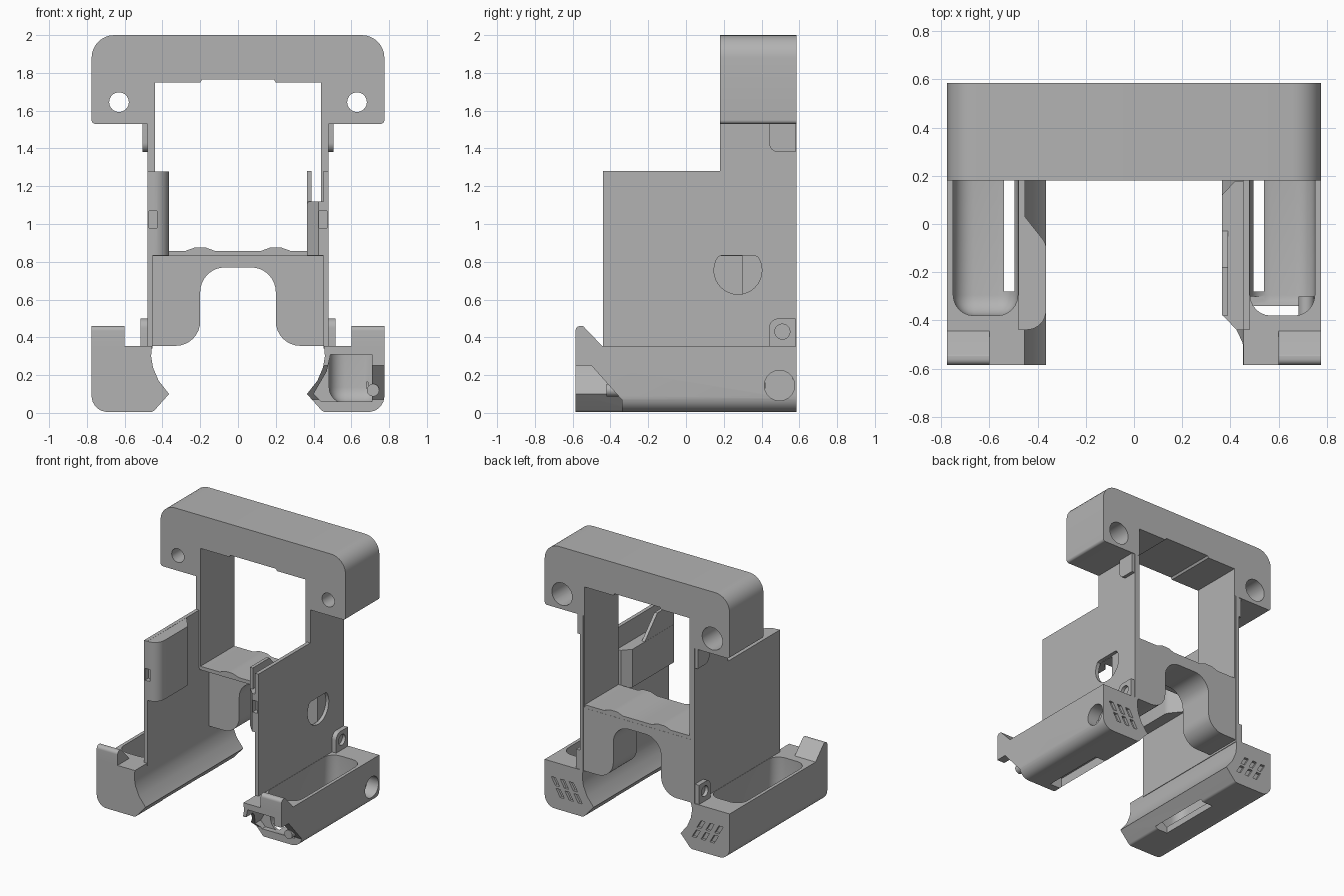
import bpy, bmesh, math
from mathutils import Vector

cube = bpy.data.objects.get("Cube")
if cube:
    bpy.data.objects.remove(cube, do_unlink=True)

grey = bpy.data.materials.new("plain grey")
grey.use_nodes = True
colour = (0.45, 0.45, 0.45, 1)
grey.diffuse_color = colour
grey.node_tree.nodes["Principled BSDF"].inputs["Base Color"].default_value = colour
parts = []


def rounded(corners, steps=8):
    """Polygon from (u, v) or (u, v, radius) corners, with arcs at the radii."""
    out = []
    for i, c in enumerate(corners):
        p = Vector(c[:2])
        if len(c) == 2:
            out.append(p)
            continue
        a = (Vector(corners[i - 1][:2]) - p).normalized()
        b = (Vector(corners[(i + 1) % len(corners)][:2]) - p).normalized()
        half = a.angle(b) / 2
        centre = p + (a + b).normalized() * c[2] / math.sin(half)
        start = p + a * c[2] / math.tan(half) - centre
        end = p + b * c[2] / math.tan(half) - centre
        for k in range(steps + 1):
            t = k / steps
            total = start.angle(end)
            w0, w1 = math.sin((1 - t) * total), math.sin(t * total)
            out.append(centre + (start * w0 + end * w1) / math.sin(total))
    return out


def circle(u, v, r, n=32):
    return [(u + r * math.cos(2 * math.pi * k / n), v + r * math.sin(2 * math.pi * k / n))
            for k in range(n)]


def prism(name, profile, axis, lo, hi, side=1, bevel=0, part=True):
    """Extrude a profile along an axis; side=-1 mirrors it in x."""
    place = {"X": lambda u, v, t: (t * side, u, v),
             "Y": lambda u, v, t: (u * side, t, v),
             "Z": lambda u, v, t: (u * side, v, t)}[axis]
    bm = bmesh.new()
    ends = [[bm.verts.new(place(p[0], p[1], t)) for p in profile] for t in (lo, hi)]
    n = len(profile)
    for ring in ends:
        bm.faces.new(ring)
    for i in range(n):
        j = (i + 1) % n
        bm.faces.new((ends[0][i], ends[0][j], ends[1][j], ends[1][i]))
    bmesh.ops.recalc_face_normals(bm, faces=bm.faces)
    if bevel:
        bmesh.ops.bevel(bm, geom=bm.edges[:], offset=bevel, segments=6,
                        profile=0.5, affect="EDGES")
    mesh = bpy.data.meshes.new(name)
    bm.to_mesh(mesh)
    bm.free()
    ob = bpy.data.objects.new(name, mesh)
    bpy.context.collection.objects.link(ob)
    mesh.materials.append(grey)
    if part:
        parts.append(ob)
    return ob


def box(name, x, y, z, **kw):
    return prism(name, [(x[0], y[0]), (x[1], y[0]), (x[1], y[1]), (x[0], y[1])], "Z", *z, **kw)


def cut(ob, *cutters):
    """Subtract cutters, bake the result and drop the cutters."""
    for c in cutters:
        c.hide_render = True
        m = ob.modifiers.new("cut", "BOOLEAN")
        m.object, m.operation, m.solver = c, "DIFFERENCE", "EXACT"
    bpy.context.view_layer.update()
    baked = bpy.data.meshes.new_from_object(
        ob.evaluated_get(bpy.context.evaluated_depsgraph_get()))
    ob.modifiers.clear()
    ob.data = baked
    for c in cutters:
        bpy.data.objects.remove(c, do_unlink=True)


def cutter(profile, axis, lo, hi, side=1):
    return prism("cutter", profile, axis, lo, hi, side, part=False)


# Top block, arching over the opening
R = 0.12
top = prism("top_block", rounded([
    (-.775, 1.53, .02), (-.775, 2, R), (.775, 2, R), (.775, 1.53, .02), (.44, 1.53),
    (.44, 1.75), (.2, 1.75), (.19, 1.765), (-.19, 1.765), (-.2, 1.75), (-.44, 1.75),
    (-.44, 1.53)]), "Y", .18, .585)
for s in (1, -1):
    cut(top, cutter(circle(.63, 1.645, .052), "Y", .1, .7, s))
    cut(top, cutter(circle(.63, 1.645, .085), "Y", .32, .7, s))

# Back bridge with rounded arch, and the floor on it
A = 0.13
prism("back_bridge", rounded([
    (-.455, .355), (-.2, .355, A), (-.2, .77, A), (.2, .77, A), (.2, .355, A),
    (.455, .355), (.455, .832), (-.455, .832)]), "Y", .3, .584)
bumps = [(.45, .83), (.45, .857)]
for centre in (.2, -.2):
    bumps += [(centre + d, z) for d, z in
              ((.08, .857), (.03, .875), (-.03, .875), (-.08, .857))]
prism("bridge_floor", bumps + [(-.45, .857), (-.45, .83)], "Y", .18, .583)

for s, label in ((1, "left"), (-1, "right")):
    # Side wall and the post that carries the top block
    wall = prism(label + "_side_wall", [
        (-.44, .34), (.585, .34), (.585, 1.535), (.18, 1.535), (.18, 1.28), (-.44, 1.28)],
        "X", .452, .48, s)
    if s == 1:
        hole = [(y, min(z, .832)) for y, z in circle(.275, .755, .127)]
        cut(wall, cutter(hole, "X", .4, .6))
    box(label + "_post", (.44, .46), (.18, .584), (.84, 1.54), side=s)

    # Thick pad inside the front of the wall
    if s == 1:
        pad = prism("left_pad", rounded([
            (.46, -.439), (.425, -.439), (.365, -.375), (.365, .12), (.42, .179),
            (.46, .179)]), "Z", .832, 1.12)
        prism("left_pad_tongue", [
            (-.38, 1.11), (-.38, 1.28), (-.18, 1.28), (-.02, 1.11)], "X", .366, .39)
    else:
        pad = prism("right_pad", rounded([
            (.46, -.439), (.365, -.439, .08), (.365, -.08, .06), (.46, .04)]),
            "Z", .832, 1.279, s)
    for ob in (pad, wall):
        cut(ob, box("cutter", (.43, .472), (-.5, -.4), (.98, 1.07), side=s, part=False))

    # Tabs at the back corners of the wall
    prism(label + "_upper_tab", rounded([
        (.44, 1.535), (.44, 1.38, .05), (.58, 1.38), (.58, 1.535)]), "X", .475, .505, s)
    tab = prism(label + "_lower_tab", rounded([
        (.44, .345), (.44, .5, .05), (.58, .5), (.58, .345)]), "X", .475, .515, s)
    cut(tab, cutter(circle(.51, .43, .04), "X", .49, .6, s))

    # Tray with a curved inner cradle and a scooped pocket
    tray = prism(label + "_tray", rounded([
        (.775, .355), (.455, .355), (.46, .3), (.45, .24), (.42, .17), (.365, .1),
        (.45, .005, .03), (.775, .005, .085)]), "Y", -.585, .585, s)
    cut(tray, box("cutter", (.482, .75), (-.38, .42), (.05, .6),
                  side=s, bevel=.085, part=False))
    cut(tray, box("cutter", (.435, .54), (-.28, .22), (-.1, .09), side=s, part=False))
    if s == 1:
        # Slanted, hollow front end and round side hole
        cut(tray, cutter([(-.7, .25), (-.5, .25), (-.34, .07), (-.34, -.1), (-.7, -.1)],
                         "X", .2, .9))
        cut(tray, cutter([(.49, .31), (.47, .22), (.4, .1), (.44, .06), (.71, .06),
                          (.71, .31)], "Y", -.7, -.3))
        cut(tray, cutter(circle(.495, .145, .08), "X", .68, .9))
    # Slanted slots on the back end
    for k in (-1, 0, 1):
        for z in (.1, .18):
            x = .58 + k * .075 + (z - .14) * .5
            slot = [(x - .025, z), (x + .01, z), (x + .045, z + .06), (x + .01, z + .06)]
            cut(tray, cutter(slot, "Y", .565, .7, s))

    # Hook on the front of the tray
    prism(label + "_hook", rounded([
        (-.585, .345), (-.585, .46, .025), (-.545, .46, .01), (-.435, .345)]),
        "X", .6, .775, s)

# Small pin in the hollow front end
prism("tray_pin", circle(.715, .12, .033, 20), "Y", -.42, -.3)

# Smooth the curves, keep the edges sharp
bpy.ops.object.select_all(action="DESELECT")
for ob in parts:
    ob.select_set(True)
bpy.context.view_layer.objects.active = parts[0]
bpy.ops.object.shade_smooth_by_angle(angle=math.radians(30))
